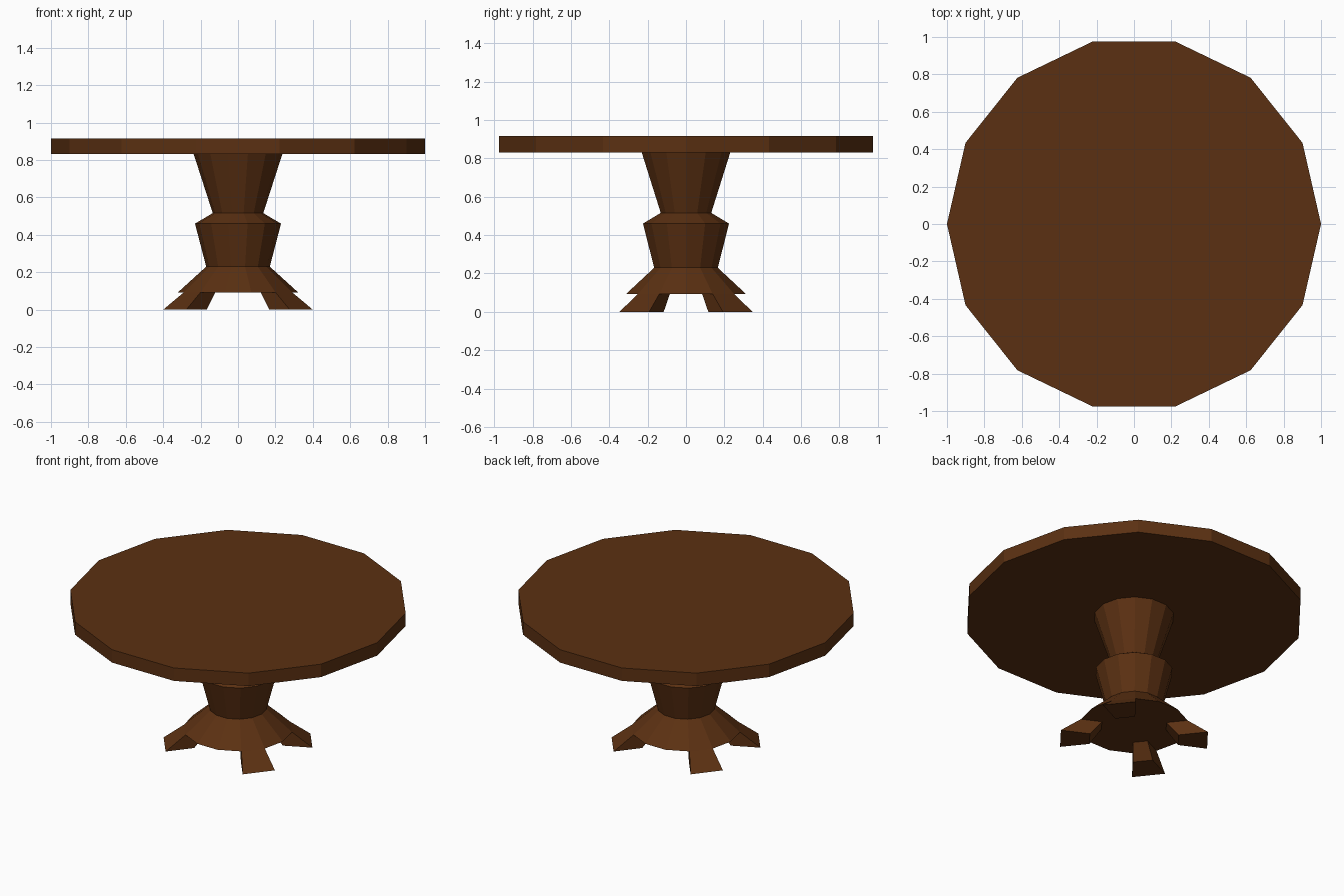
import bpy, bmesh
from math import cos, sin, pi

if "Cube" in bpy.data.objects:
    bpy.data.objects.remove(bpy.data.objects["Cube"])

SIDES = 14
wood = bpy.data.materials.new("dark_wood")
wood.diffuse_color = (0.105, 0.03, 0.006, 1)
wood.use_nodes = True
wood.node_tree.nodes["Principled BSDF"].inputs["Base Color"].default_value = wood.diffuse_color


def point(r, k, z):
    a = 2 * pi * k / SIDES
    return (r * cos(a), r * sin(a), z)


def finish(name, bm):
    bmesh.ops.recalc_face_normals(bm, faces=bm.faces)
    mesh = bpy.data.meshes.new(name)
    bm.to_mesh(mesh)
    bm.free()
    mesh.materials.append(wood)
    obj = bpy.data.objects.new(name, mesh)
    bpy.context.collection.objects.link(obj)


def lathe(name, profile):
    """Capped, faceted turning from (radius, z) pairs."""
    bm = bmesh.new()
    rings = [[bm.verts.new(point(r, k, z)) for k in range(SIDES)] for r, z in profile]
    for a, b in zip(rings, rings[1:]):
        for k in range(SIDES):
            n = (k + 1) % SIDES
            bm.faces.new((a[k], a[n], b[n], b[k]))
    bm.faces.new(rings[0])
    bm.faces.new(rings[-1])
    finish(name, bm)


def foot(name, k):
    """Splayed foot spanning one facet of the skirt."""
    bm = bmesh.new()
    top, bottom = [
        [bm.verts.new(point(r, j, z)) for r, j in
         ((inner, k), (outer, k), (outer, k + 1), (inner, k + 1))]
        for inner, outer, z in ((0.195, 0.322, 0.092), (0.268, 0.444, 0.0))]
    bm.faces.new(bottom)
    bm.faces.new(top)
    for i in range(4):
        n = (i + 1) % 4
        bm.faces.new((top[i], top[n], bottom[n], bottom[i]))
    finish(name, bm)


# Round slab top
lathe("table_top", [(1.0, 0.832), (1.0, 0.916)])

# Turned pedestal with flared skirt
lathe("pedestal", [(0.322, 0.092), (0.17, 0.23), (0.23, 0.46),
                   (0.135, 0.516), (0.237, 0.832)])

# Four diagonal feet
for label, k in (("back_right", 1), ("back_left", 5), ("front_left", 8), ("front_right", 12)):
    foot(label + "_foot", k)
